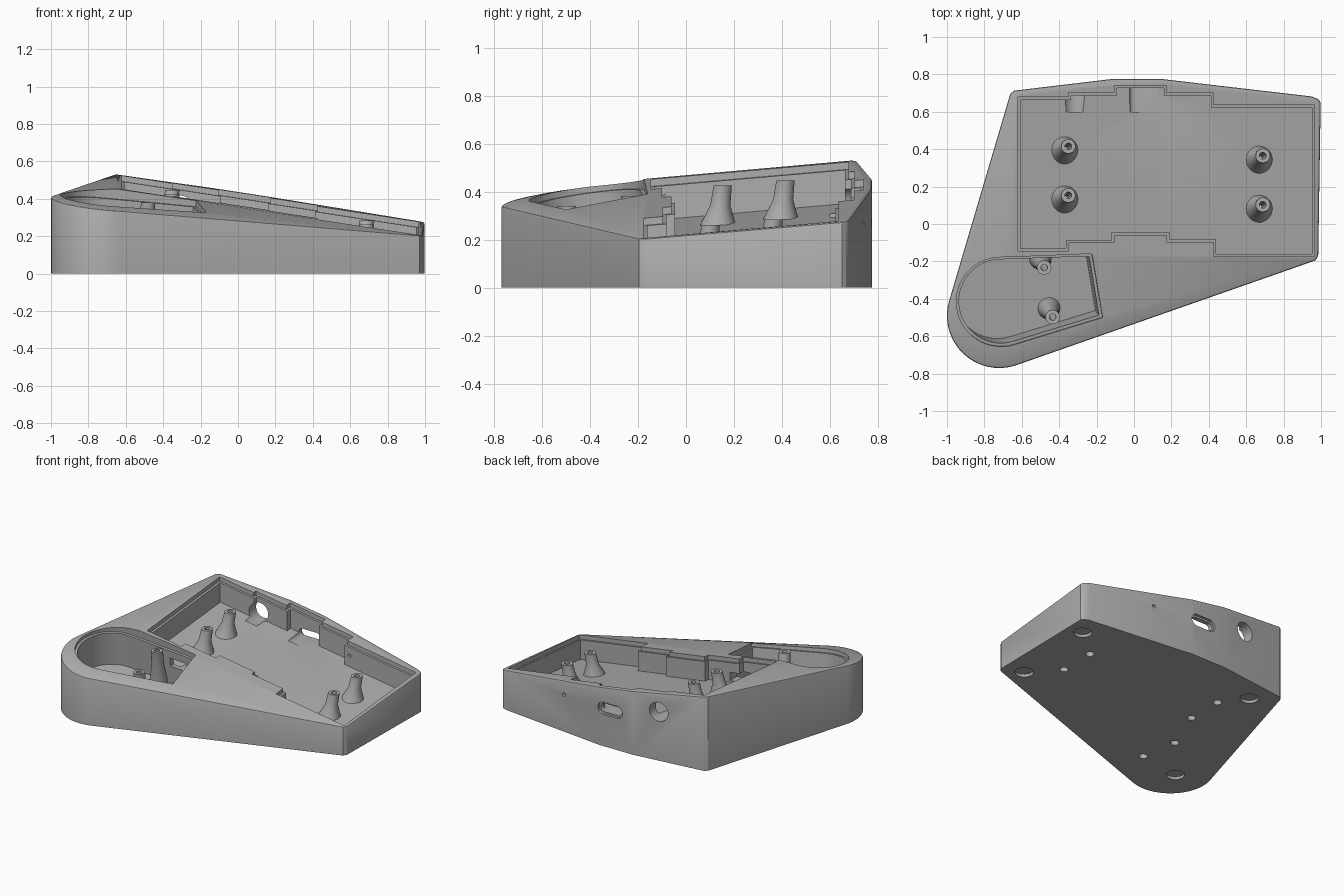
import bpy, bmesh
from math import sin, cos, pi, radians
from mathutils import Vector

old = bpy.data.objects.get("Cube")
if old:
    bpy.data.objects.remove(old, do_unlink=True)

GREY = (0.42, 0.42, 0.42, 1)
mat = bpy.data.materials.new("grey_plastic")
mat.use_nodes = True
mat.diffuse_color = GREY
mat.node_tree.nodes["Principled BSDF"].inputs["Base Color"].default_value = GREY


def main_plane(x, y):
    return 0.37 - 0.153 * x + 0.087 * y


def thumb_plane(x, y):
    return 0.378 - 0.10 * x + 0.14 * y


def arc(cx, cy, r, a0, a1, n):
    angles = [radians(a0 + (a1 - a0) * i / n) for i in range(n + 1)]
    return [(cx + r * cos(a), cy + r * sin(a)) for a in angles]


def inset(pts, d):
    """Mitred inset of a counter-clockwise outline."""
    out = []
    for i, p in enumerate(pts):
        p = Vector(p)
        a = (p - Vector(pts[i - 1])).normalized()
        b = (Vector(pts[(i + 1) % len(pts)]) - p).normalized()
        na, nb = Vector((-a.y, a.x)), Vector((-b.y, b.x))
        out.append(tuple(p + (na + nb) * d / (1 + na.dot(nb))))
    return out


def make_object(name, bm):
    bmesh.ops.recalc_face_normals(bm, faces=bm.faces[:])
    me = bpy.data.meshes.new(name)
    bm.to_mesh(me)
    bm.free()
    me.materials.append(mat)
    ob = bpy.data.objects.new(name, me)
    bpy.context.collection.objects.link(ob)
    return ob


def loft(name, rings, closed=False):
    """Skin a list of equal rings; cap the ends unless closed on itself."""
    bm = bmesh.new()
    loops = [[bm.verts.new(p) for p in ring] for ring in rings]
    n = len(loops[0])
    pairs = list(zip(loops, loops[1:])) + ([(loops[-1], loops[0])] if closed else [])
    for lo, hi in pairs:
        for i in range(n):
            j = (i + 1) % n
            bm.faces.new((lo[i], lo[j], hi[j], hi[i]))
    if not closed:
        bm.faces.new(loops[0][::-1])
        bm.faces.new(loops[-1])
    return make_object(name, bm)


def ring(c, r, n=32):
    return [(x, y, c[2]) for x, y in arc(c[0], c[1], r, 0, 360 - 360 / n, n - 1)]


def pocket(name, pts, plane, depth, shear, up=0.2):
    """Cutter that follows a sloping plane down to a depth."""
    def level(h):
        return [(x + shear[0] * h, y + shear[1] * h, plane(x, y) + h) for x, y in pts]
    return loft(name, [level(-depth), level(up)])


def cut(body, cutter):
    cutter.hide_render = True
    mod = body.modifiers.new("cut", 'BOOLEAN')
    mod.operation = 'DIFFERENCE'
    mod.solver = 'EXACT'
    mod.object = cutter
    bpy.context.view_layer.objects.active = body
    bpy.ops.object.modifier_apply(modifier=mod.name)
    bpy.data.objects.remove(cutter, do_unlink=True)


def smooth(ob):
    bpy.ops.object.select_all(action='DESELECT')
    ob.select_set(True)
    bpy.context.view_layer.objects.active = ob
    bpy.ops.object.shade_smooth_by_angle(angle=radians(30))


# Case body: hull of the outline with its sloping key and thumb rims
key_edge = [(0.97, -0.195), (0.985, -0.17), (0.998, 0.65), (0.985, 0.668), (0.95, 0.682),
            (0.15, 0.775), (-0.12, 0.775), (-0.64, 0.713), (-0.662, 0.695)]
thumb_edge = arc(-0.72, -0.49, 0.28, 163.5, 289.5, 20)
points = [(x, y, 0) for x, y in key_edge + thumb_edge]
points += [(x, y, main_plane(x, y)) for x, y in key_edge + [(-0.645, -0.16)]]
points += [(x, y, thumb_plane(x, y)) for x, y in thumb_edge + [(-0.15, -0.51)]]
bm = bmesh.new()
for p in points:
    bm.verts.new(p)
res = bmesh.ops.convex_hull(bm, input=bm.verts[:])
spare = {g for g in res["geom_interior"] + res["geom_unused"] if isinstance(g, bmesh.types.BMVert)}
bmesh.ops.delete(bm, geom=list(spare), context='VERTS')
bmesh.ops.dissolve_limit(bm, angle_limit=radians(0.5), verts=bm.verts[:], edges=bm.edges[:])
bm.normal_update()
rim = []
for e in bm.edges:
    nz = sorted(f.normal.z for f in e.link_faces)
    if abs(nz[0]) < 0.1 and nz[-1] > 0.5:
        rim.append(e)
bmesh.ops.bevel(bm, geom=rim, offset=0.01, segments=2, profile=0.5, affect='EDGES', clamp_overlap=True)
case = make_object("case_body", bm)

# Key well with staggered columns, and the ledge around it
columns = [(-0.62, -0.35, -0.145, 0.678), (-0.35, -0.105, -0.10, 0.702), (-0.105, 0.175, -0.06, 0.74),
           (0.175, 0.425, -0.095, 0.70), (0.425, 0.966, -0.175, 0.637)]
front, back = [], []
for x0, x1, y0, y1 in columns:
    front += [(x0, y0), (x1, y0)]
    back += [(x0, y1), (x1, y1)]
well = front + back[::-1]
KEY_DEPTH, THUMB_DEPTH = 0.17, 0.26
cut(case, pocket("key_ledge_cutter", well, main_plane, 0.03, (0, 0)))
cut(case, pocket("key_well_cutter", inset(well, 0.014), main_plane, KEY_DEPTH, (0, 0)))

# Thumb well with its ledge
thumb = arc(-0.71, -0.415, 0.24, 90, 285, 28) + [(-0.168, -0.50), (-0.225, -0.158)]
TILT = (0.08, -0.10)
cut(case, pocket("thumb_ledge_cutter", thumb, thumb_plane, 0.02, TILT))
cut(case, pocket("thumb_well_cutter", inset(thumb, 0.016), thumb_plane, THUMB_DEPTH, TILT))


# Ports through the back wall, and the cable passage between the wells
def wall_port(name, x, z, r, half, y0, y1):
    side = arc(x + half, z, r, -90, 90, 12) + arc(x - half, z, r, 90, 270, 12)
    if not half:
        side = arc(x, z, r, 0, 345, 23)
    cut(case, loft(name, [[(px, y, pz) for px, pz in side] for y in (y0, y1)]))


wall_port("round_port_cutter", -0.31, 0.35, 0.068, 0, 0.6, 0.9)
wall_port("slot_port_cutter", 0.06, 0.27, 0.03, 0.055, 0.6, 0.9)
wall_port("slot_recess_cutter", 0.06, 0.27, 0.043, 0.055, 0.758, 0.9)
wall_port("reset_hole_cutter", 0.45, 0.265, 0.012, 0, 0.6, 0.9)
cut(case, loft("passage_cutter", [[(x, y, z) for x, z in
    ((-0.42, 0.26), (-0.29, 0.25), (-0.29, 0.31), (-0.42, 0.32))] for y in (-0.24, -0.06)]))

# Round foot recesses underneath
for x, y in [(0.88, 0.53), (0.84, -0.11), (-0.5, 0.57), (-0.77, -0.5)]:
    cut(case, loft("foot_cutter", [ring((x, y, -0.1), 0.06), ring((x, y, 0.02), 0.06)]))

# Leaning screw posts with flared bases, and screw holes through the floor
posts = [("key_post", main_plane, KEY_DEPTH, 0.075, (0.024, 0.02),
          [(-0.375, 0.395), (-0.375, 0.133), (0.665, 0.345), (0.665, 0.083)]),
         ("thumb_post", thumb_plane, THUMB_DEPTH, 0.06, (0.02, -0.048),
          [(-0.455, -0.45), (-0.5, -0.185)])]
for name, plane, depth, foot, lean, places in posts:
    for x, y in places:
        base = Vector((x, y, plane(x, y) - depth - 0.008))
        tx, ty = x + lean[0], y + lean[1]
        top = Vector((tx, ty, plane(tx, ty) - 0.012))

        def at(t, r):
            return ring(base.lerp(top, t), r)
        post = loft(name, [at(0, foot), at(0.5, 0.042), at(1, 0.038), at(1, 0.018), at(0, 0.018)], True)
        smooth(post)
        cut(case, loft("screw_cutter", [ring((x, y, -0.1), 0.018), ring(base + Vector((0, 0, 0.03)), 0.018)]))
        cut(case, loft("bore_cutter", [ring((x, y, -0.1), 0.028), ring((x, y, base.z * 0.6), 0.028)]))

smooth(case)
